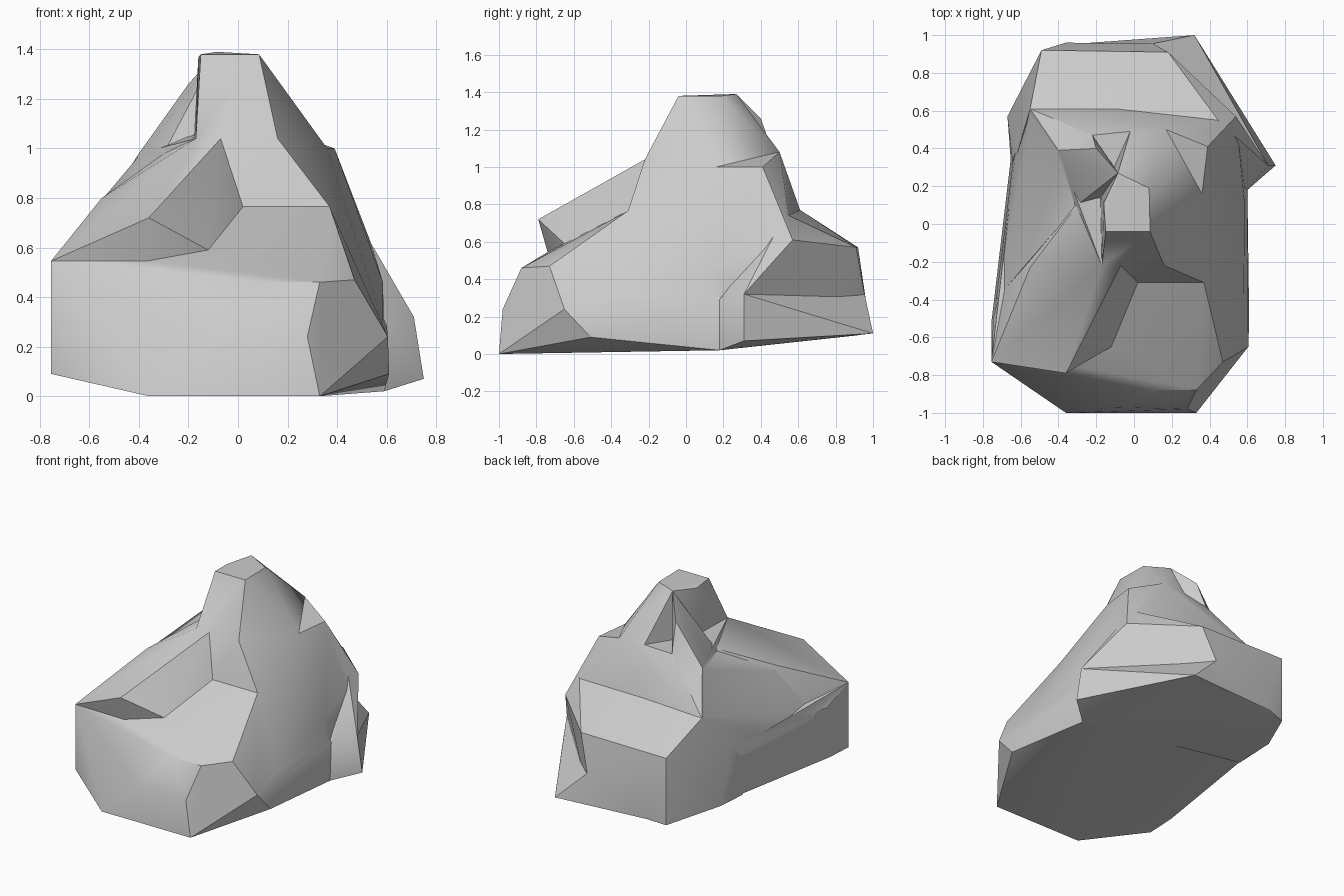
import bpy, bmesh
from math import radians


def hull(name, points):
    """Faceted stone chunk: the convex hull of a few corner points."""
    bm = bmesh.new()
    verts = [bm.verts.new(p) for p in points]
    res = bmesh.ops.convex_hull(bm, input=verts)
    junk = {v for v in res["geom_interior"] + res["geom_unused"]
            if isinstance(v, bmesh.types.BMVert) and v.is_valid}
    bmesh.ops.delete(bm, geom=list(junk), context='VERTS')
    bmesh.ops.recalc_face_normals(bm, faces=bm.faces)
    me = bpy.data.meshes.new(name)
    bm.to_mesh(me)
    bm.free()
    ob = bpy.data.objects.new(name, me)
    bpy.context.collection.objects.link(ob)
    return ob


# broad front block with the chipped right corner
front = hull("rock", [
    (.33, -1, 0), (.28, -.98, .24), (.33, -.88, .46), (.47, -.73, .47),
    (.605, -.65, .24), (.61, -.51, .09), (.59, .18, .02), (.6, .18, .29),
    (-.36, -1, 0), (-.755, -.73, .09), (-.755, -.73, .545), (-.755, -.52, .1),
    (-.1, -.97, .24), (.1, -.88, .46),
    (-.37, -.74, .545), (-.12, -.65, .59), (.02, -.31, .765), (.37, -.31, .765),
    (-.64, .45, .14), (-.62, .45, .45), (.5, .4, .08), (.5, .4, .3)])

# rear block with the sloping back plateau
rear = hull("rear_block", [
    (.71, .31, .32), (.1, .955, .32), (.1, .94, .14), (.6, .35, .1),
    (.18, .91, .57), (.54, .57, .61), (-.11, .88, .57), (-.49, .92, .57),
    (-.49, .92, .1), (-.36, .96, .3), (-.36, .95, .12), (-.67, .57, .15),
    (-.55, .61, .75), (-.65, .3, .12), (-.64, .3, .45), (.59, .18, .02),
    (.6, .18, .29), (-.1, .61, .77), (.46, .53, .75)])

# flared toe at the back right foot
toe = hull("toe", [
    (.75, .31, .07), (.71, .31, .32), (.1, .955, .32), (.32, 1, .11),
    (-.36, .95, .12), (-.2, .8, .3), (.59, .18, .02), (.6, .18, .29),
    (0, .3, .07)])

# middle mass carrying the peak
middle = hull("middle_mass", [
    (-.17, -.22, 1.04), (.16, -.22, 1.04), (.02, -.31, .765), (.37, -.31, .765),
    (.36, .16, 1.0), (.39, .41, 1.0), (.17, .5, 1.08), (-.02, .49, 1.08),
    (-.22, .47, 1.06), (-.4, .39, .98), (-.3, .1, .98), (.46, .53, .76),
    (-.1, .61, .77), (-.55, .61, .75), (.585, .12, .46), (.54, .57, .61),
    (-.62, .3, .45), (.59, .15, .26), (.585, -.4, .3)])

# left flank between the ledge and the back plateau
flank = hull("left_flank", [
    (-.73, -.4, .43), (-.56, -.2, .78), (-.3, .1, .97), (-.4, .39, .97),
    (-.545, .6, .74), (-.65, .32, .4), (-.1, .1, .5), (-.7, -.3, .3)])

# overhanging ledge at the front left
ledge = hull("ledge", [
    (-.36, -.79, .72), (-.37, -.74, .545), (-.12, -.65, .59), (.02, -.31, .765),
    (-.07, -.22, 1.04), (-.17, -.22, 1.04), (-.55, -.23, .8),
    (-.755, -.73, .545), (-.745, -.5, .45), (-.3, .1, .98), (-.6, .1, .5),
    (-.1, -.1, .5)])

# peak
spire = hull("spire", [
    (-.15, -.04, 1.38), (.085, -.04, 1.38), (.08, .19, 1.38), (-.16, .11, 1.37),
    (-.085, .27, 1.39), (.36, .16, 1.0), (.22, .31, 1.06), (.17, .5, 1.08),
    (-.02, .49, 1.08), (-.07, -.22, 1.04), (.16, -.22, 1.04),
    (-.17, -.22, 1.04), (-.18, .15, 1.0), (0, .1, .7)])

# small spur behind the peak
spur = hull("spur", [
    (-.2, .4, 1.26), (-.085, .27, 1.39), (-.35, .27, 1.02), (-.4, .39, .98),
    (-.22, .47, 1.06), (-.3, .1, .98), (-.17, .14, 1.05), (-.1, .3, .8)])

# fuse the chunks into one stone
parts = [rear, toe, middle, flank, ledge, spire, spur]
for part in parts:
    mod = front.modifiers.new("fuse_" + part.name, 'BOOLEAN')
    mod.operation = 'UNION'
    mod.solver = 'EXACT'
    mod.object = part
bpy.context.view_layer.update()
deps = bpy.context.evaluated_depsgraph_get()
fused = bpy.data.meshes.new_from_object(front.evaluated_get(deps))
front.modifiers.clear()
front.data = fused
for part in parts:
    bpy.data.objects.remove(part)

# merge slivers and near-flat facets
bm = bmesh.new()
bm.from_mesh(fused)
bmesh.ops.remove_doubles(bm, verts=bm.verts, dist=.01)
bmesh.ops.dissolve_limit(bm, angle_limit=radians(3), verts=bm.verts, edges=bm.edges)
bm.to_mesh(fused)
bm.free()

# smooth the gentle slopes, keep the chipped edges crisp
bpy.context.view_layer.objects.active = front
front.select_set(True)
bpy.ops.object.shade_smooth_by_angle(angle=radians(33))
